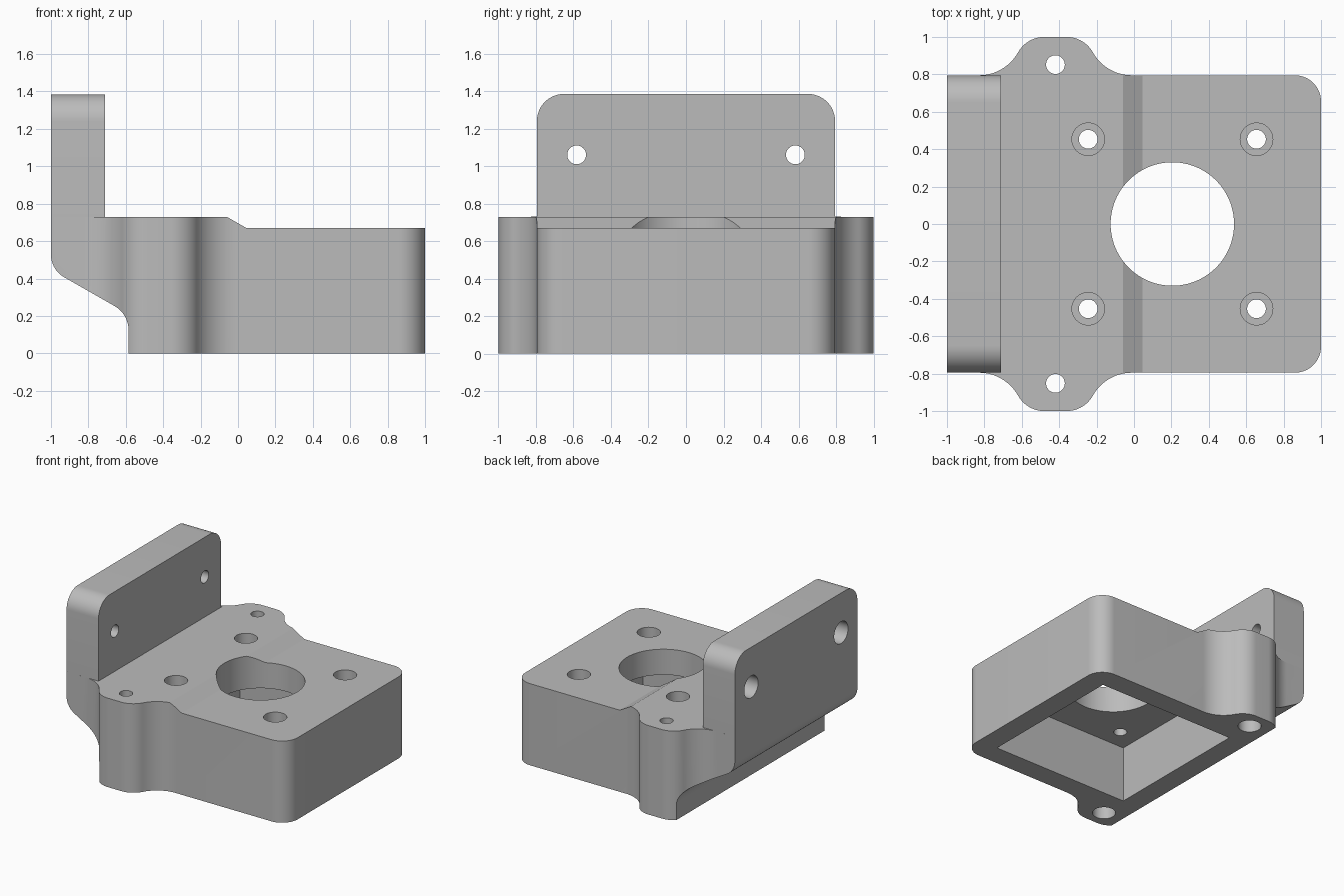
import bpy, bmesh, math
from mathutils import Vector

if "Cube" in bpy.data.objects:
    bpy.data.objects.remove(bpy.data.objects["Cube"])

grey = bpy.data.materials.new("plain grey")
grey.diffuse_color = (0.5, 0.5, 0.5, 1)
grey.use_nodes = True
grey.node_tree.nodes["Principled BSDF"].inputs["Base Color"].default_value = grey.diffuse_color


def rounded(points, n=14):
    """Polygon from (a, b, radius) corners, each rounded by a tangent arc."""
    out = []
    for i, (a, b, r) in enumerate(points):
        p = Vector((a, b))
        if r == 0:
            out.append(p)
            continue
        u = (Vector(points[i - 1][:2]) - p).normalized()
        v = (Vector(points[(i + 1) % len(points)][:2]) - p).normalized()
        half = u.angle(v) / 2
        c = p + (u + v).normalized() * (r / math.sin(half))
        t = r / math.tan(half)
        s, e = p + u * t - c, p + v * t - c
        sweep = s.angle_signed(e)          # clockwise positive
        for k in range(n + 1):
            ang = -sweep * k / n
            out.append(c + Vector((s.x * math.cos(ang) - s.y * math.sin(ang),
                                   s.x * math.sin(ang) + s.y * math.cos(ang))))
    return out


def prism(name, outline, axis, lo, hi):
    """Extrude a 2D outline along an axis: x -> (y,z), y -> (x,z), z -> (x,y)."""
    place = {"x": lambda p, d: (d, p.x, p.y),
             "y": lambda p, d: (p.x, d, p.y),
             "z": lambda p, d: (p.x, p.y, d)}[axis]
    bm = bmesh.new()
    face = bm.faces.new([bm.verts.new(place(p, lo)) for p in outline])
    ext = bmesh.ops.extrude_face_region(bm, geom=[face])
    move = Vector(place(Vector((0, 0)), hi - lo))
    bmesh.ops.translate(bm, vec=move, verts=[g for g in ext["geom"] if isinstance(g, bmesh.types.BMVert)])
    bmesh.ops.recalc_face_normals(bm, faces=bm.faces)
    mesh = bpy.data.meshes.new(name)
    bm.to_mesh(mesh)
    bm.free()
    ob = bpy.data.objects.new(name, mesh)
    bpy.context.collection.objects.link(ob)
    mesh.materials.append(grey)
    return ob


def circle(a, b, r, n=48):
    return [Vector((a + r * math.cos(2 * math.pi * k / n),
                    b + r * math.sin(2 * math.pi * k / n))) for k in range(n)]


def combine(target, tool, operation):
    tool.hide_render = True
    mod = target.modifiers.new("cut", "BOOLEAN")
    mod.operation, mod.solver, mod.object = operation, "EXACT", tool
    bpy.context.view_layer.objects.active = target
    bpy.ops.object.modifier_apply(modifier=mod.name)
    bpy.data.objects.remove(tool)


W = 0.795
# plan outline: block with two rounded ears
ear = [(-0.152, W, 0.24), (-0.266, 1.0, 0.16), (-0.574, 1.0, 0.16), (-0.688, W, 0.24)]
plan = [(1, -W, 0.14), (1, W, 0.14)] + ear + [(-1.1, W, 0), (-1.1, -W, 0)]
plan += [(x, -y, r) for x, y, r in reversed(ear)]
bracket = prism("motor_bracket", rounded(plan), "z", -0.1, 1.5)

# side profile: upright plate, stepped top, sloped underside
side = [(-1, 1.385, 0), (-0.71, 1.385, 0), (-0.71, 0.73, 0), (-0.06, 0.73, 0),
        (0.045, 0.67, 0), (1.1, 0.67, 0), (1.1, 0, 0), (-0.585, 0, 0),
        (-0.585, 0.21, 0.15), (-1, 0.447, 0.14)]
combine(bracket, prism("side_profile", rounded(side), "y", -1.2, 1.2), "INTERSECT")

# end profile: rounded top corners of the upright plate, ears stop below it
P = W - 0.0002
end = [(-1.1, -0.2, 0), (1.1, -0.2, 0), (1.1, 0.7302, 0), (P, 0.7302, 0), (P, 1.3848, 0.145),
       (-P, 1.3848, 0.145), (-P, 0.7302, 0), (-1.1, 0.7302, 0)]
combine(bracket, prism("end_profile", rounded(end), "x", -1.2, 1.2), "INTERSECT")

# square pocket underneath and the large round opening
C = 0.205
pocket = [Vector((C + sx * 0.62, sy * 0.62)) for sx, sy in ((-1, -1), (1, -1), (1, 1), (-1, 1))]
combine(bracket, prism("pocket", pocket, "z", -0.1, 0.46), "DIFFERENCE")
combine(bracket, prism("opening", circle(C, 0, 0.33, 96), "z", 0.3, 1), "DIFFERENCE")

# counterbored screw holes: face, ears (from below) and plate (from behind)
for s in (-1, 1):
    for x in (C - 0.45, C + 0.45):
        combine(bracket, prism("hole", circle(x, s * 0.453, 0.05), "z", 0.3, 1), "DIFFERENCE")
        combine(bracket, prism("bore", circle(x, s * 0.453, 0.087), "z", 0.57, 1), "DIFFERENCE")
    combine(bracket, prism("hole", circle(-0.42, s * 0.852, 0.05), "z", -0.1, 1), "DIFFERENCE")
    combine(bracket, prism("bore", circle(-0.42, s * 0.852, 0.087), "z", -0.1, 0.2), "DIFFERENCE")
    combine(bracket, prism("hole", circle(s * 0.583, 1.06, 0.05), "x", -1.2, -0.6), "DIFFERENCE")
    combine(bracket, prism("bore", circle(s * 0.583, 1.06, 0.09), "x", -1.2, -0.87), "DIFFERENCE")

bpy.ops.object.select_all(action="DESELECT")
bracket.select_set(True)
bpy.context.view_layer.objects.active = bracket
bpy.ops.object.shade_smooth_by_angle(angle=math.radians(25))
